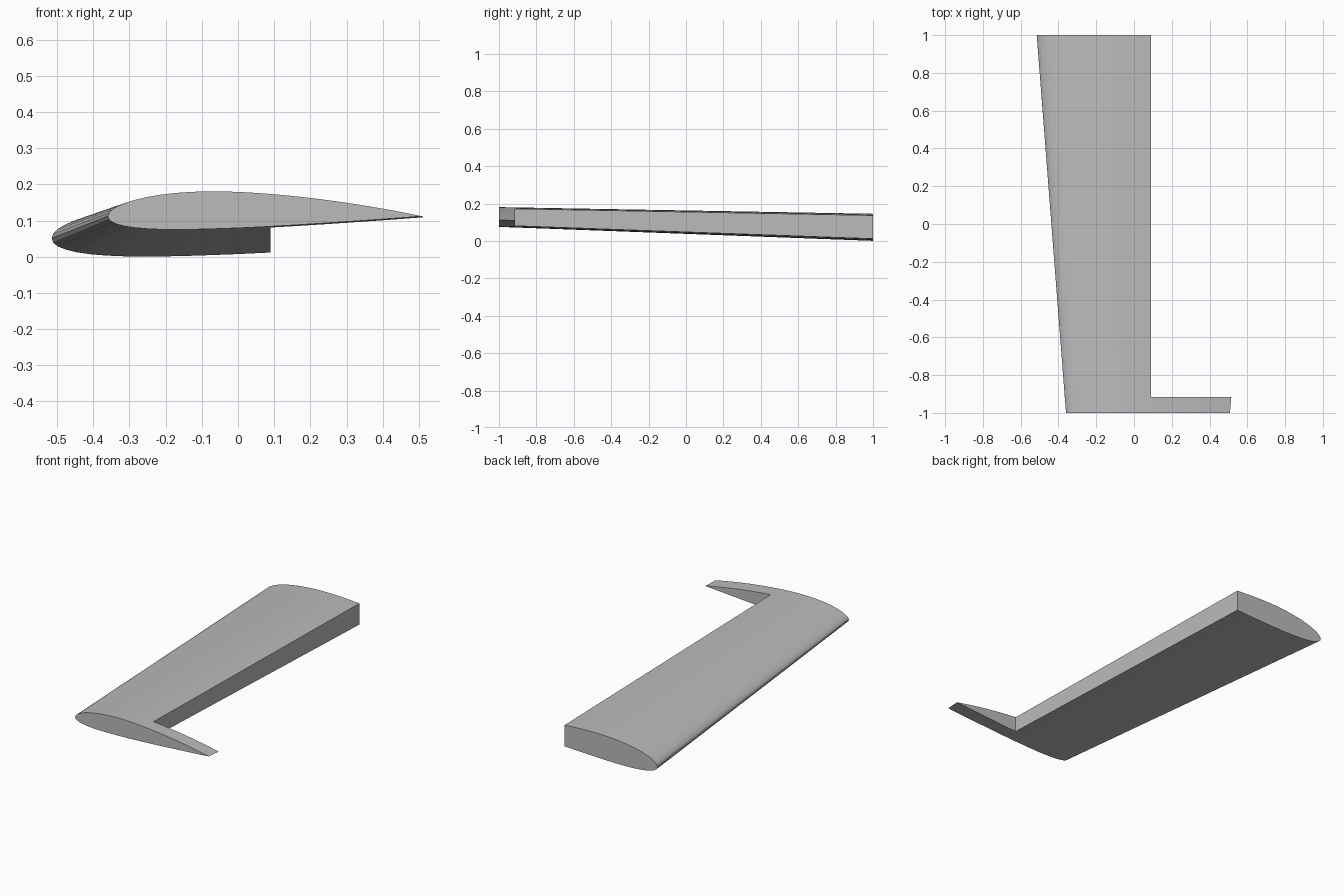
import bpy
import bmesh
from math import cos, pi, sqrt

old = bpy.data.objects.get("Cube")
if old:
    bpy.data.objects.remove(old, do_unlink=True)

STEPS = 26          # facets along each side of the airfoil
CAMBER, CREST, THICK = 0.02, 0.4, 0.12


def camber(t):
    p = CREST
    if t < p:
        return CAMBER / p**2 * (2 * p * t - t * t)
    return CAMBER / (1 - p)**2 * (1 - 2 * p + 2 * p * t - t * t)


def half_thickness(t):
    return 5 * THICK * (0.2969 * sqrt(t) - 0.126 * t - 0.3516 * t**2
                        + 0.2843 * t**3 - 0.1036 * t**4)


def airfoil():
    """Closed unit profile: upper side tail to nose, lower side back."""
    ts = [(1 - cos(pi * i / STEPS)) / 2 for i in range(STEPS + 1)]
    upper = [(t, camber(t) + half_thickness(t)) for t in reversed(ts)]
    lower = [(t, camber(t) - half_thickness(t)) for t in ts[1:-1]]
    return upper + lower


def make_object(name, bm):
    bmesh.ops.recalc_face_normals(bm, faces=bm.faces[:])
    mesh = bpy.data.meshes.new(name)
    bm.to_mesh(mesh)
    bm.free()
    obj = bpy.data.objects.new(name, mesh)
    bpy.context.collection.objects.link(obj)
    return obj


grey = bpy.data.materials.new("plain grey")
grey.use_nodes = True
grey.diffuse_color = (0.5, 0.5, 0.5, 1)
grey.node_tree.nodes["Principled BSDF"].inputs["Base Color"].default_value = (0.5, 0.5, 0.5, 1)

# Tapered wing panel, lofted from tip to root: y, nose x, tail x, nose z
bm = bmesh.new()
rings = []
for y, nose, tail, z in ((-1, -0.36, 0.508, 0.112), (1, -0.515, 0.675, 0.051)):
    rings.append([bm.verts.new((nose + t * (tail - nose), y, z + h * (tail - nose)))
                  for t, h in airfoil()])
tip, root = rings
for i in range(len(tip)):
    j = (i + 1) % len(tip)
    bm.faces.new((tip[i], tip[j], root[j], root[i]))
bm.faces.new(tip)
bm.faces.new(root)
wing = make_object("wing_panel", bm)
wing.data.materials.append(grey)

# Cutter for the control surface bay behind the spar
bm = bmesh.new()
bmesh.ops.create_cube(bm, size=1)
bmesh.ops.scale(bm, vec=(1, 2.5, 1), verts=bm.verts)
bmesh.ops.translate(bm, vec=(0.59, 0.335, 0.1), verts=bm.verts)
cutter = make_object("bay_cutter", bm)
cutter.data.materials.append(grey)
cutter.hide_render = True

cut = wing.modifiers.new("bay", 'BOOLEAN')
cut.operation = 'DIFFERENCE'
cut.solver = 'EXACT'
cut.object = cutter

# Apply the cut and discard the cutter
bpy.context.view_layer.objects.active = wing
wing.select_set(True)
bpy.ops.object.modifier_apply(modifier=cut.name)
bpy.data.objects.remove(cutter, do_unlink=True)
